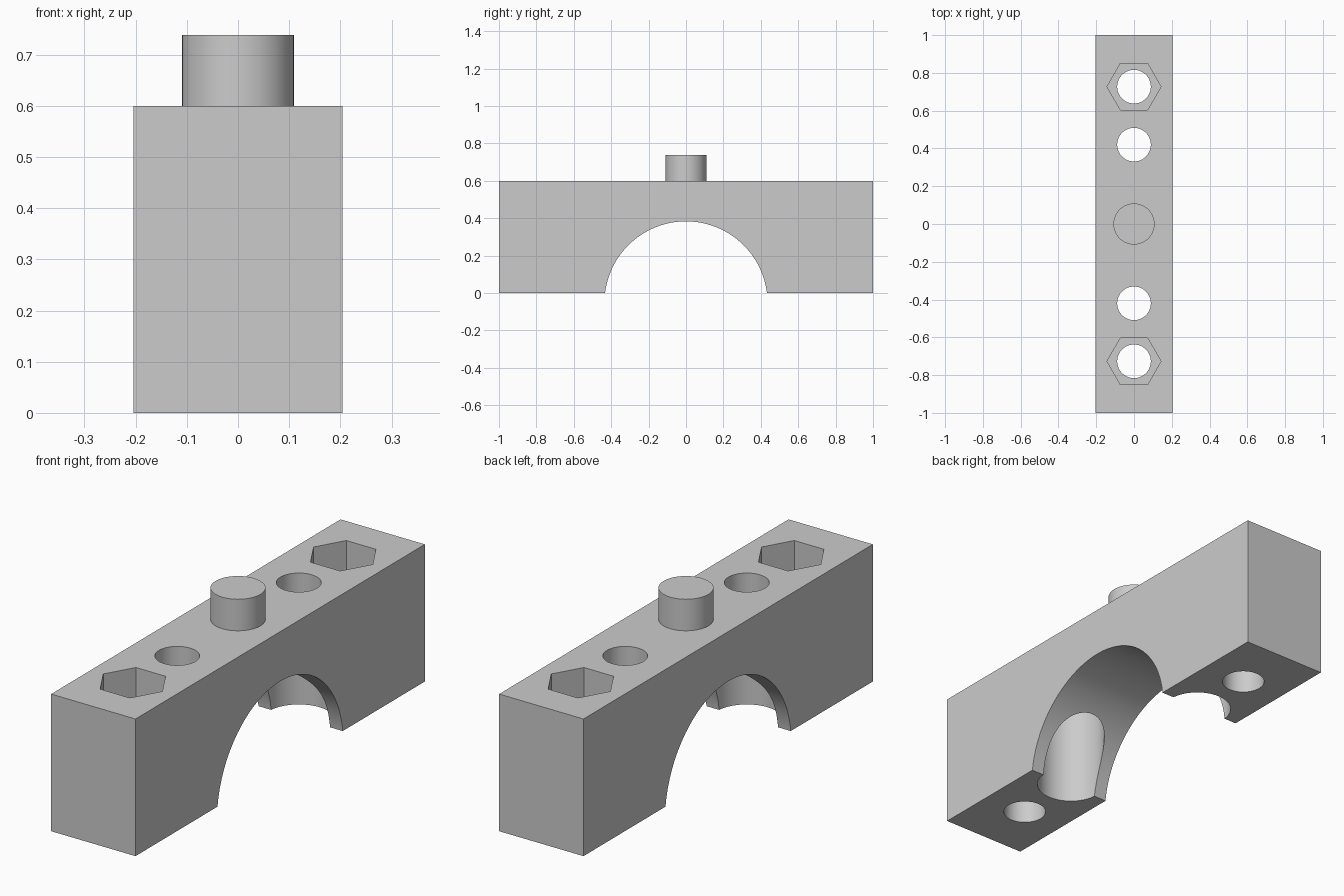
import bpy
import math

old = bpy.data.objects.get("Cube")
if old:
    bpy.data.objects.remove(old, do_unlink=True)

LENGTH, WIDTH, HEIGHT = 2.0, 0.408, 0.6
BOLT_R, POCKET_R = 0.089, 0.143
OUTER_Y, INNER_Y = 0.727, 0.42

grey = bpy.data.materials.new("plain_grey")
grey.use_nodes = True
colour = (0.6, 0.6, 0.6, 1)
grey.diffuse_color = colour
grey.node_tree.nodes["Principled BSDF"].inputs["Base Color"].default_value = colour


def cylinder(name, radius, bottom, top, y=0, sides=64, turn=0):
    bpy.ops.mesh.primitive_cylinder_add(
        vertices=sides, radius=radius, depth=top - bottom,
        location=(0, y, (bottom + top) / 2), rotation=(0, 0, turn))
    obj = bpy.context.object
    obj.name = name
    return obj


def cut(target, cutter):
    mod = target.modifiers.new("cut", 'BOOLEAN')
    mod.operation = 'DIFFERENCE'
    mod.solver = 'EXACT'
    mod.object = cutter
    bpy.ops.object.select_all(action='DESELECT')
    target.select_set(True)
    bpy.context.view_layer.objects.active = target
    bpy.ops.object.modifier_apply(modifier=mod.name)
    bpy.data.objects.remove(cutter, do_unlink=True)


def finish(obj):
    obj.data.materials.clear()
    obj.data.materials.append(grey)
    bpy.ops.object.select_all(action='DESELECT')
    obj.select_set(True)
    bpy.context.view_layer.objects.active = obj
    bpy.ops.object.shade_smooth_by_angle(angle=math.radians(30))


# Rectangular clamp block
bpy.ops.mesh.primitive_cube_add(size=1, location=(0, 0, HEIGHT / 2))
block = bpy.context.object
block.name = "clamp_block"
block.scale = (WIDTH, LENGTH, HEIGHT)
bpy.ops.object.transform_apply(location=True, rotation=False, scale=True)

# Arch across the underside
arch = cylinder("arch_cutter", 0.436, -0.5, 0.5, sides=128)
arch.rotation_euler = (0, math.pi / 2, 0)
arch.location = (0, 0, -0.053)
cut(block, arch)

# Bolt holes, hexagonal nut pockets on top, round head pockets below
for side in (-1, 1):
    for y in (OUTER_Y, INNER_Y):
        cut(block, cylinder("hole_cutter", BOLT_R, -0.2, 0.8, side * y))
    cut(block, cylinder("nut_cutter", POCKET_R, 0.35, 0.8, side * OUTER_Y, 6, math.pi / 6))
    cut(block, cylinder("head_cutter", POCKET_R, -0.2, 0.45, side * INNER_Y))
finish(block)

# Round locating peg on top
finish(cylinder("top_peg", 0.109, HEIGHT, 0.738))
